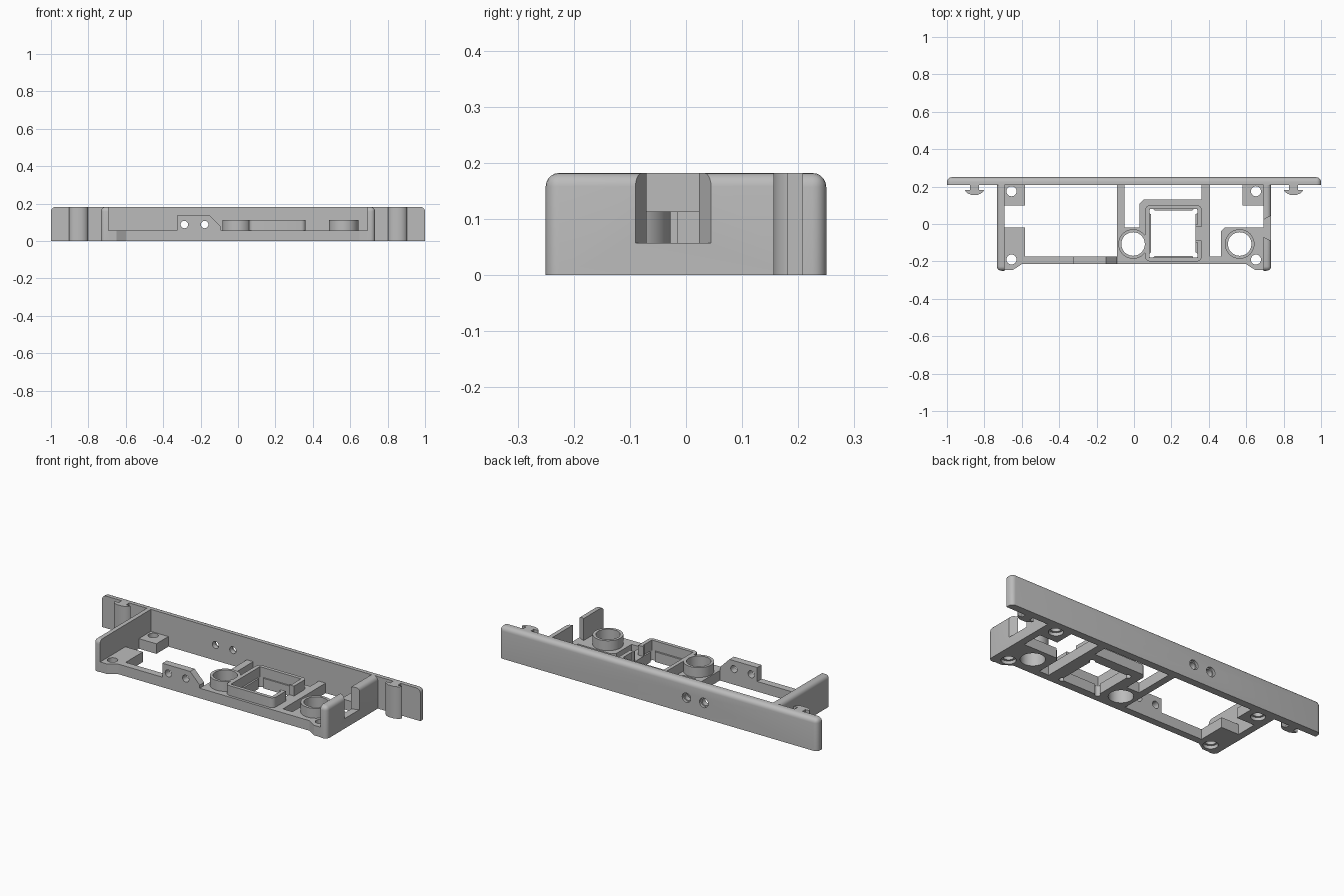
import bpy, bmesh, math
from mathutils import Vector

if "Cube" in bpy.data.objects:
    bpy.data.objects.remove(bpy.data.objects["Cube"], do_unlink=True)

grey = bpy.data.materials.new("plain_grey")
grey.use_nodes = True
grey.diffuse_color = (0.5, 0.5, 0.5, 1)
grey.node_tree.nodes["Principled BSDF"].inputs["Base Color"].default_value = (0.5, 0.5, 0.5, 1)

FLOOR, RIM, TOP = 0.057, 0.113, 0.182
HOLE_Z = 0.088


def finish(name, bm):
    bmesh.ops.recalc_face_normals(bm, faces=bm.faces)
    mesh = bpy.data.meshes.new(name)
    bm.to_mesh(mesh)
    bm.free()
    mesh.materials.append(grey)
    ob = bpy.data.objects.new(name, mesh)
    bpy.context.collection.objects.link(ob)
    return ob


def prism(name, pts, lo, hi, axis="z"):
    """Extrude an outline along z, or an x-z outline along y."""
    bm = bmesh.new()
    place = (lambda a, b, c: (a, b, c)) if axis == "z" else (lambda a, b, c: (a, c, b))
    face = bm.faces.new([bm.verts.new(place(a, b, lo)) for a, b in pts])
    moved = bmesh.ops.extrude_face_region(bm, geom=[face])["geom"]
    bmesh.ops.translate(bm, vec=Vector(place(0, 0, hi - lo)),
                        verts=[g for g in moved if isinstance(g, bmesh.types.BMVert)])
    return finish(name, bm)


def rect(x0, x1, y0, y1):
    return [(x0, y0), (x1, y0), (x1, y1), (x0, y1)]


def rounded(x0, x1, y0, y1, r):
    pts = []
    for i, (cx, cy) in enumerate(rect(x0 + r, x1 - r, y0 + r, y1 - r)):
        for k in range(5):
            a = math.pi + i * math.pi / 2 + k * math.pi / 8
            pts.append((cx + r * math.cos(a), cy + r * math.sin(a)))
    return pts


def circle(x, y, r, n=40):
    return [(x + r * math.cos(2 * math.pi * k / n), y + r * math.sin(2 * math.pi * k / n))
            for k in range(n)]


def cut(ob, cutter):
    mod = ob.modifiers.new("cut", "BOOLEAN")
    mod.operation, mod.solver, mod.object = "DIFFERENCE", "EXACT", cutter
    bpy.context.view_layer.objects.active = ob
    bpy.ops.object.modifier_apply(modifier=mod.name)
    bpy.data.objects.remove(cutter, do_unlink=True)


def soft_box(name, x0, x1, y0, y1, r, rule):
    """Box whose edges are rounded where rule(midpoint, direction) holds."""
    bm = bmesh.new()
    bmesh.ops.create_cube(bm, size=1)
    edges = [e for e in bm.edges
             if rule((e.verts[0].co + e.verts[1].co) / 2, e.verts[0].co - e.verts[1].co)]
    for v in bm.verts:
        v.co = ((x0 + x1) / 2 + v.co.x * (x1 - x0), (y0 + y1) / 2 + v.co.y * (y1 - y0),
                (v.co.z + 0.5) * TOP)
    bmesh.ops.bevel(bm, geom=edges, offset=r, segments=5, profile=0.5, affect="EDGES")
    return finish(name, bm)


# Back plate with rounded upper and rear edges
plate = soft_box("back_plate", -1, 1, 0.208, 0.25, 0.025,
                 lambda m, d: (m.y > 0.4 and m.z > -0.4) or (abs(d.y) > 0.1 and m.z > 0.4))

# Floor frame with flared front corners
half = [(0, -0.215), (0.6, -0.215), (0.65, -0.247), (0.693, -0.247), (0.693, 0.208)]
frame = prism("floor_frame", half + [(-x, y) for x, y in reversed(half[1:])], 0, FLOOR)
windows = [
    [(-0.583, -0.175), (-0.09, -0.175), (-0.09, 0.208), (-0.583, 0.208),
     (-0.583, 0.1), (-0.693, 0.1), (-0.693, -0.02), (-0.583, -0.02)],
    [(-0.05, -0.02), (0.03, -0.02), (0.03, 0.11), (0.05, 0.13), (0.362, 0.13),
     (0.362, 0.208), (-0.05, 0.208)],
    [(0.405, -0.175), (0.465, -0.175), (0.465, -0.04), (0.485, -0.02), (0.693, -0.02),
     (0.693, 0.1), (0.58, 0.1), (0.58, 0.208), (0.405, 0.208)],
    rect(0.092, 0.33, -0.17, 0.072),
]
RINGS = [(-0.005, -0.107), (0.565, -0.107)]
windows += [circle(x, y, 0.063) for x, y in RINGS]
for w in windows:
    # Openings that reach the plate run a little past the frame
    cut(frame, prism("cutter", [(x, 0.25 if y == 0.208 else y) for x, y in w], -0.1, 0.1))

# Corner screw holes, widened underneath
for x in (-0.655, 0.652):
    for y in (-0.19, 0.175):
        cut(frame, prism("cutter", circle(x, y, 0.027, 24), -0.1, 0.1))
        cut(frame, prism("cutter", circle(x, y, 0.038, 24), -0.1, 0.018))

# Round sockets
for i, (x, y) in enumerate(RINGS):
    ring = prism(f"socket_ring_{i + 1}", circle(x, y, 0.079), FLOOR, RIM)
    cut(ring, prism("cutter", circle(x, y, 0.063), 0, 0.2))

# Square holder with a slot in its side and small corner reliefs
holder = prism("square_holder", rounded(0.06, 0.362, -0.2, 0.1, 0.025), FLOOR, RIM)
cut(holder, prism("cutter", rect(0.082, 0.34, -0.18, 0.08), 0, 0.2))
cut(holder, prism("cutter", rect(0.32, 0.4, -0.088, -0.015), 0, 0.2))
cut(holder, prism("cutter", circle(*RINGS[0], 0.07), 0, 0.2))
for x in (0.095, 0.327):
    for y in (-0.167, 0.067):
        cut(frame, prism("cutter", circle(x, y, 0.015, 16), -0.1, 0.1))
for y in (-0.1, -0.015):
    prism("slot_tab", rect(0.33, 0.362, y, y + 0.012), FLOOR, RIM)

# Side walls
for side, name in ((-1, "right_wall"), (1, "left_wall")):
    xs = sorted((side * 0.693, side * 0.733))
    wall = soft_box(name, *xs, -0.25, 0.208, 0.024,
                    lambda m, d: (m.z > 0.4 and m.y < 0.4 and m.x * side > -0.4)
                    or (abs(d.z) > 0.1 and m.y < -0.4 and m.x * side > 0.4))
    if side > 0:
        cut(wall, prism("cutter", [(0.683, -0.065), (0.743, -0.095), (0.743, 0.05),
                                   (0.683, 0.018)], FLOOR, 0.3))

# Front tab with clipped corner
tab = prism("front_tab", [(-0.325, FLOOR), (-0.09, FLOOR), (-0.09, 0.075), (-0.15, 0.136),
                          (-0.325, 0.136)], -0.215, -0.175, "y")

# Paired cable holes through tab and plate
for x in (-0.287, -0.178):
    for part in (tab, plate):
        cut(part, prism("cutter", circle(x, HOLE_Z, 0.02, 24), -0.4, 0.4, "y"))
    cut(plate, prism("cutter", circle(x, HOLE_Z, 0.027, 24), 0.236, 0.4, "y"))

# Mushroom shaped clips on the plate
for side, name in ((-1, "right_clip"), (1, "left_clip")):
    profile = [(0.024, 0.208), (0.024, 0.182), (0.051, 0.182), (0.046, 0.172),
               (0.034, 0.163), (0.018, 0.156)]
    outline = profile + [(-x, y) for x, y in reversed(profile)]
    prism(name, [(side * 0.853 + x, y) for x, y in outline], 0, TOP)

# Smooth the curved surfaces, keep the edges sharp
bpy.ops.object.select_all(action="DESELECT")
for ob in bpy.context.collection.objects:
    if ob.type == "MESH" and grey.name in ob.data.materials:
        ob.select_set(True)
        bpy.context.view_layer.objects.active = ob
bpy.ops.object.shade_smooth_by_angle(angle=math.radians(30))
